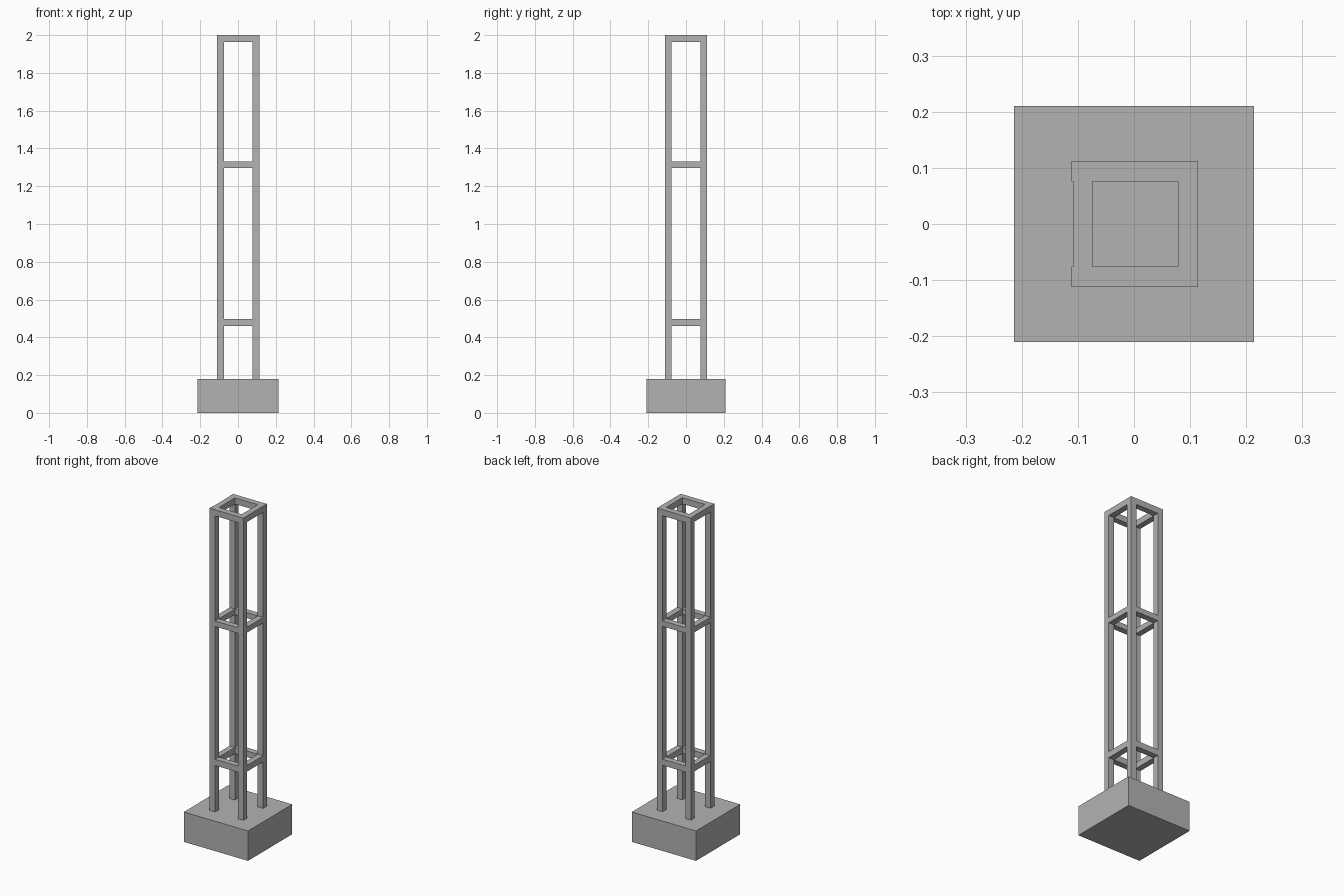
import bpy

cube = bpy.data.objects.get("Cube")
if cube:
    bpy.data.objects.remove(cube, do_unlink=True)

grey = bpy.data.materials.new("plain_grey")
grey.use_nodes = True
colour = (0.45, 0.45, 0.45, 1)
grey.diffuse_color = colour
grey.node_tree.nodes["Principled BSDF"].inputs["Base Color"].default_value = colour


def box(name, x, y, z):
    """Box spanning the given (low, high) range on each axis."""
    spans = (x, y, z)
    bpy.ops.mesh.primitive_cube_add(size=1, location=[(a + b) / 2 for a, b in spans])
    obj = bpy.context.object
    obj.name = name
    obj.scale = [b - a for a, b in spans]
    bpy.ops.object.transform_apply(location=False, rotation=False, scale=True)
    obj.data.materials.append(grey)
    return obj


BASE_TOP = 0.18
LEFT, RIGHT = (0.078, 0.114), (-0.111, -0.074)
BACK, FRONT = (0.076, 0.112), (-0.112, -0.076)
INNER_X = (RIGHT[1], LEFT[0])
INNER_Y = (FRONT[1], BACK[0])

# Footing block
box("base_block", (-0.214, 0.214), (-0.21, 0.21), (0, BASE_TOP))

# Four corner posts
for side, x in (("left", LEFT), ("right", RIGHT)):
    for end, y in (("front", FRONT), ("back", BACK)):
        box(f"{end}_{side}_post", x, y, (BASE_TOP, 2))

# Square rings of rails between the posts
for level, z in (("lower", (0.46, 0.497)), ("middle", (1.297, 1.33)), ("top", (1.963, 2))):
    box(f"{level}_front_rail", INNER_X, FRONT, z)
    box(f"{level}_back_rail", INNER_X, BACK, z)
    box(f"{level}_left_rail", LEFT, INNER_Y, z)
    box(f"{level}_right_rail", (RIGHT[0] + 0.002, RIGHT[1]), INNER_Y, z)
